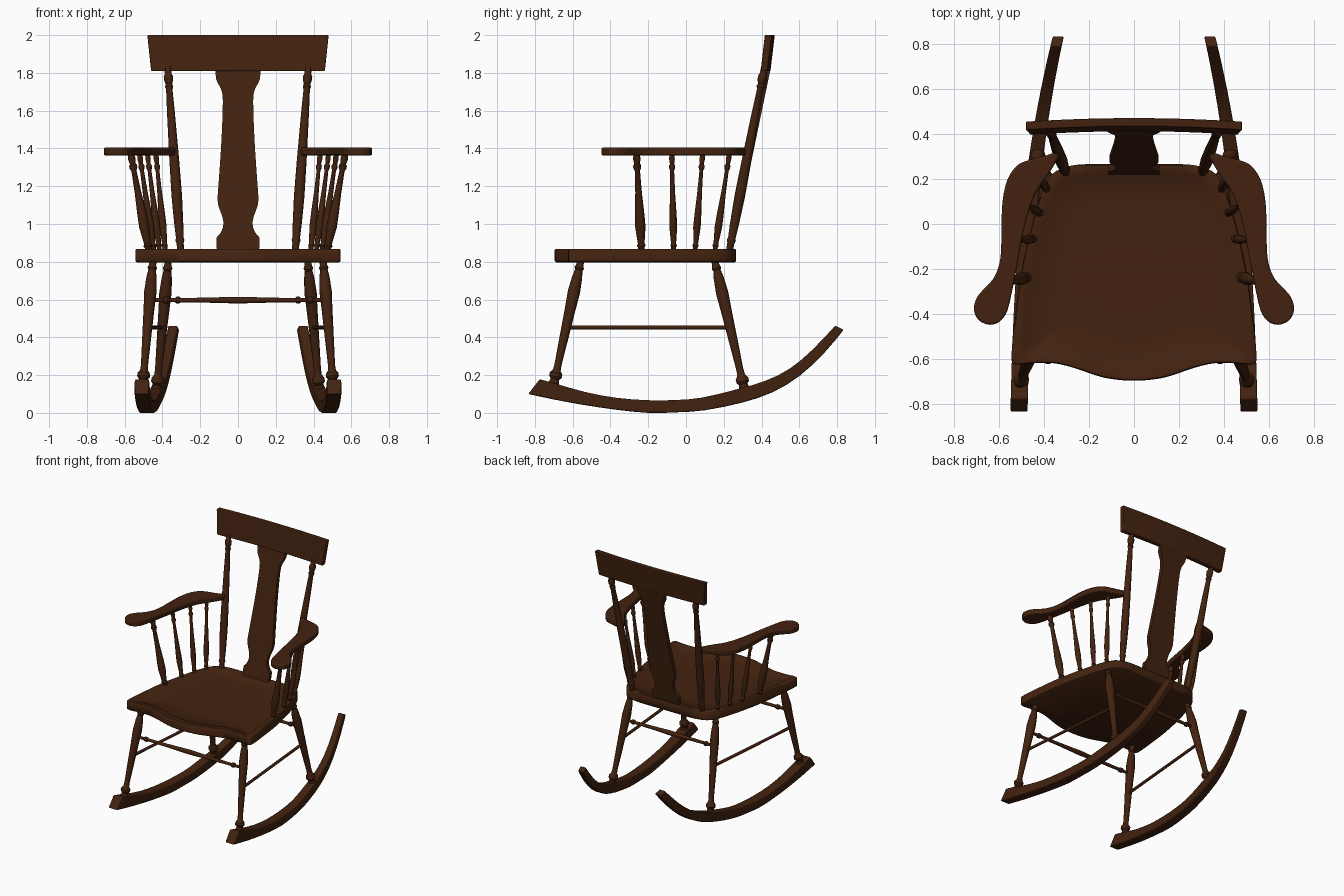
import bpy, bmesh, math
from mathutils import Vector

wood = bpy.data.materials.new("dark_brown_wood")
wood.diffuse_color = (0.056, 0.0165, 0.005, 1)


def loft(name, rings, mirror=False, bevel=0.0, angle=35):
    """Skin a list of equal-length closed rings and cap both ends."""
    bm = bmesh.new()
    vs = [[bm.verts.new(p) for p in r] for r in rings]
    n = len(vs[0])
    for a, b in zip(vs, vs[1:]):
        for i in range(n):
            j = (i + 1) % n
            bm.faces.new((a[i], a[j], b[j], b[i]))
    bm.faces.new(vs[0][::-1])
    bm.faces.new(vs[-1])
    bmesh.ops.recalc_face_normals(bm, faces=bm.faces)
    me = bpy.data.meshes.new(name)
    bm.to_mesh(me)
    bm.free()
    me.materials.append(wood)
    me.shade_smooth()
    me.set_sharp_from_angle(angle=math.radians(angle))
    ob = bpy.data.objects.new(name, me)
    bpy.context.collection.objects.link(ob)
    if bevel:
        m = ob.modifiers.new("edge", 'BEVEL')
        m.width, m.segments, m.limit_method = bevel, 2, 'ANGLE'
        m.angle_limit = math.radians(50)
    if mirror:
        ob.modifiers.new("mirror", 'MIRROR')
    return ob


def spline(pts, steps=4, closed=False):
    """Catmull-Rom curve through tuples of any size."""
    n, out = len(pts), []
    get = (lambda i: pts[i % n]) if closed else (lambda i: pts[min(max(i, 0), n - 1)])
    for i in range(n if closed else n - 1):
        for k in range(steps):
            t = k / steps
            out.append(tuple(
                0.5 * (2 * b + (c - a) * t + (2 * a - 5 * b + 4 * c - d) * t * t
                       + (3 * b - a - 3 * c + d) * t ** 3)
                for a, b, c, d in zip(get(i - 1), get(i), get(i + 1), get(i + 2))))
    return out if closed else out + [pts[-1]]


def turned(name, a, b, profile, mirror=True, n=14):
    """Lathe a (position, radius) profile along the line a-b."""
    a, b = Vector(a), Vector(b)
    d = b - a
    u = d.orthogonal().normalized()
    v = d.normalized().cross(u)
    ang = [2 * math.pi * i / n for i in range(n)]
    return loft(name, [[a + d * t + (u * math.cos(q) + v * math.sin(q)) * r for q in ang]
                       for t, r in profile], mirror)


# Rockers: (y, z) of bottom and top edges, bowed inwards towards the rear
stations = [(-.835, .10, -.775, .178), (-.72, .075, -.70, .158), (-.56, .045, -.54, .112),
            (-.38, .018, -.37, .08), (-.2, .0, -.2, .067), (-.05, .003, -.06, .068),
            (.1, .014, .08, .08), (.3, .055, .27, .125), (.46, .11, .42, .17),
            (.6, .195, .55, .235), (.73, .315, .67, .335), (.835, .44, .79, .462)]


def rocker_x(y):
    t = (y + .835) / 1.67
    return .51 - .04 * t - .135 * t ** 2.6


rings = []
for yb, zb, yt, zt in spline(stations, 2):
    w = .038 - .013 * max(0, yb + .2)
    rings.append([(rocker_x(yb) - w, yb, zb), (rocker_x(yb) + w, yb, zb),
                  (rocker_x(yt) + w, yt, zt), (rocker_x(yt) - w, yt, zt)])
loft("rocker", rings, True, 0.006)

# Seat: outline with a serpentine front edge and a shallow dished top
half = [(.0, .265), (.14, .265), (.26, .262), (.345, .235), (.385, .19), (.42, .11), (.465, -.05),
        (.505, -.24), (.528, -.42), (.543, -.58), (.53, -.622), (.46, -.618), (.36, -.617),
        (.27, -.637), (.15, -.677), (.07, -.691)]
outline = spline(half + [(0, -.695)] + [(-x, y) for x, y in half[:0:-1]], 3, True)


def seat_ring(s, z):
    return [(x * s, (y + .2) * s - .2, z) for x, y in outline]


loft("seat", [seat_ring(*p) for p in ((.985, .797), (1, .803), (1, .862), (.99, .868),
                                      (.915, .868), (.89, .859), (.6, .854))], angle=50)

# Legs
leg = [(0, .018), (.05, .02), (.07, .026), (.085, .02), (.14, .027), (.25, .033), (.38, .029),
       (.6, .024), (.82, .019), (.86, .021), (.885, .034), (.91, .034), (.93, .023),
       (.96, .028), (1, .026)]
turned("front_leg", (.45, -.555, .815), (.505, -.705, .13), leg)
turned("rear_leg", (.368, .15, .815), (.432, .315, .10), leg)

# Stretchers
rung = [(0, .011), (.07, .011), (.08, .018), (.1, .018), (.11, .011), (.3, .013), (.5, .018),
        (.7, .013), (.89, .011), (.9, .018), (.92, .018), (.93, .011), (1, .011)]
turned("front_stretcher", (-.465, -.602, .597), (.465, -.602, .597), rung, False)
turned("rear_stretcher", (-.388, .202, .597), (.388, .202, .597), rung, False)
turned("side_stretcher", (.478, -.632, .453), (.402, .233, .453), [(0, .011), (1, .011)])

# Back posts
turned("back_post", (.303, .228, .85), (.372, .415, 1.83),
       [(0, .018), (.05, .019), (.065, .024), (.08, .02), (.15, .024), (.3, .028), (.5, .026),
        (.75, .021), (.88, .017), (.895, .022), (.91, .017), (.925, .023), (.95, .025),
        (.965, .018), (1, .018)])

# Crest rail: slightly bowed board, wider at the top
rings = []
for i in range(17):
    t = i / 8 - 1
    o = -.016 * t * t
    rings.append([(.46 * t, .411 + o, 1.81), (.46 * t, .447 + o, 1.81),
                  (.48 * t, .470 + o, 2.0), (.48 * t, .433 + o, 2.0)])
loft("crest_rail", rings, bevel=0.004)

# Back splat: vase-shaped board leaning with the posts
splat = [(.86, .112), (.925, .114), (.94, .103), (.965, .086), (1.0, .077), (1.04, .083),
         (1.09, .102), (1.13, .108), (1.2, .104), (1.4, .09), (1.6, .081), (1.69, .083),
         (1.73, .098), (1.765, .115), (1.82, .121)]
rings = []
for z, w in spline(splat, 2):
    y = .22 + (z - .87) * .208
    rings.append([(-w, y, z), (w, y, z), (w, y + .03, z), (-w, y + .03, z)])
loft("back_splat", rings)

# Arms: flat scrolled boards
arm = [(.33, .318), (.40, .30), (.46, .285), (.515, .262), (.56, .2), (.583, .1), (.588, -.03),
       (.592, -.15), (.622, -.24), (.69, -.315), (.71, -.375), (.69, -.425), (.64, -.447),
       (.592, -.43), (.56, -.38), (.535, -.27), (.515, -.17), (.485, -.01), (.44, .13),
       (.37, .235)]
arm = spline(arm, 3, True)
loft("arm", [[(x, y, z) for x, y in arm] for z in (1.363, 1.405)], True, 0.008)

# Arm spindles: bottom x, y, top x, y, thickness
spindle = [(0, .013), (.04, .014), (.06, .019), (.08, .014), (.14, .017), (.25, .022),
           (.38, .02), (.6, .014), (.82, .011), (.85, .017), (.875, .017), (.89, .012),
           (.94, .016), (1, .013)]
for i, (xb, yb, xt, yt, k) in enumerate([(.472, -.235, .568, -.262, 1.25), (.445, -.065, .522, -.075, .95),
                                         (.415, .048, .48, .088, .9), (.385, .152, .435, .23, .9)]):
    turned(f"arm_spindle_{i + 1}", (xb, yb, .855), (xt, yt, 1.375),
           [(t, r * k) for t, r in spindle])
